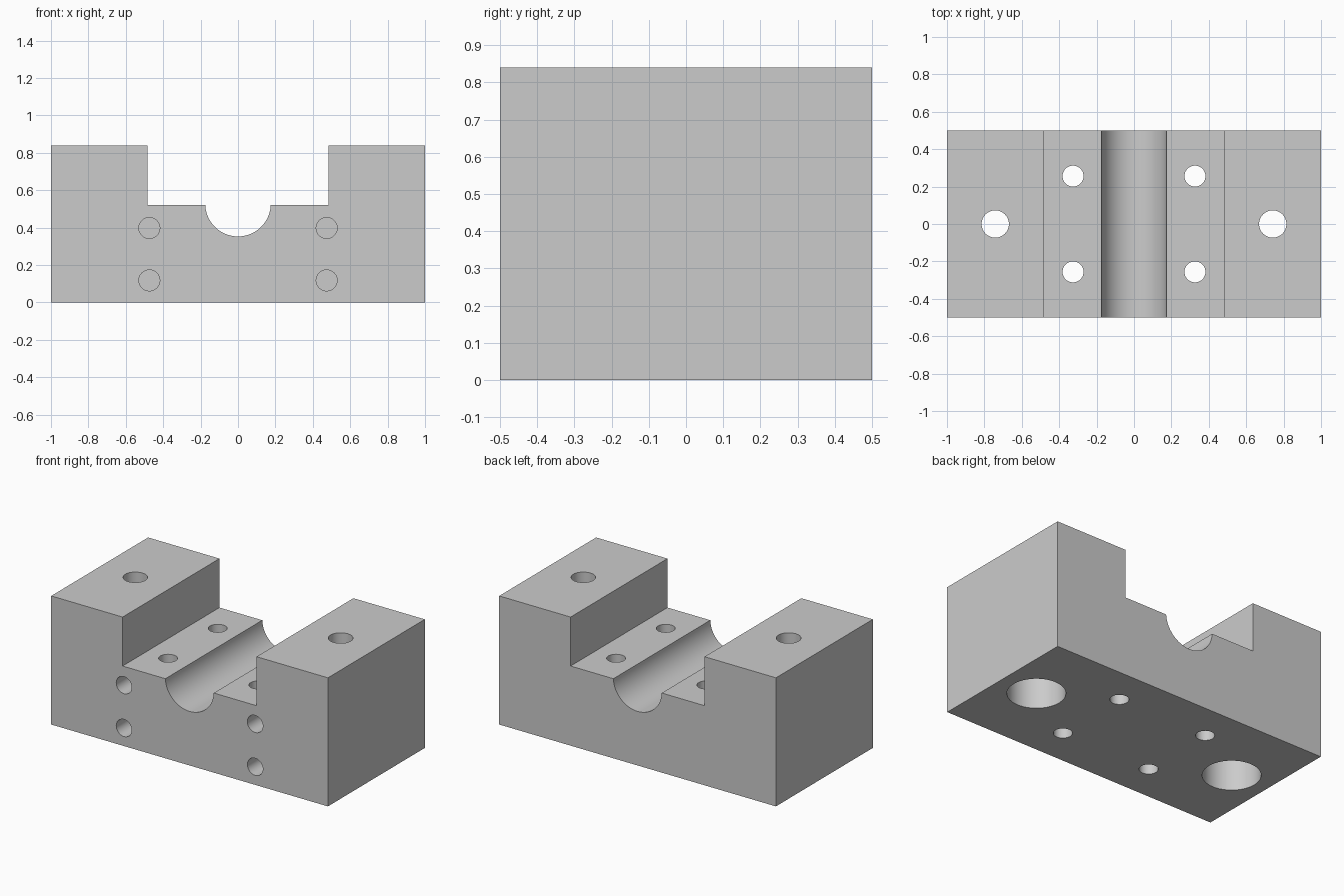
import bpy
import bmesh
from math import cos, sin, asin, pi, radians

cube = bpy.data.objects.get("Cube")
if cube:
    bpy.data.objects.remove(cube, do_unlink=True)

HEIGHT, LEDGE, STEP_X = 0.84, 0.52, 0.484
GROOVE_R, GROOVE_Z = 0.175, 0.528
HALF_DEPTH = 0.5

grey = bpy.data.materials.new("light grey metal")
grey.use_nodes = True
colour = (0.6, 0.6, 0.6, 1)
grey.diffuse_color = colour
grey.node_tree.nodes["Principled BSDF"].inputs["Base Color"].default_value = colour

# Stepped block with a round channel, extruded along y
start = asin((GROOVE_Z - LEDGE) / GROOVE_R)
arc = [pi + start + (pi - 2 * start) * i / 48 for i in range(49)]
profile = [(-1, 0), (-1, HEIGHT), (-STEP_X, HEIGHT), (-STEP_X, LEDGE)]
profile += [(GROOVE_R * cos(a), GROOVE_Z + GROOVE_R * sin(a)) for a in arc]
profile += [(STEP_X, LEDGE), (STEP_X, HEIGHT), (1, HEIGHT), (1, 0)]

bm = bmesh.new()
face = bm.faces.new([bm.verts.new((x, -HALF_DEPTH, z)) for x, z in profile])
new = bmesh.ops.extrude_face_region(bm, geom=[face])["geom"]
bmesh.ops.translate(bm, vec=(0, 2 * HALF_DEPTH, 0),
                    verts=[v for v in new if isinstance(v, bmesh.types.BMVert)])
bmesh.ops.recalc_face_normals(bm, faces=bm.faces)
mesh = bpy.data.meshes.new("clamp_block")
bm.to_mesh(mesh)
bm.free()
block = bpy.data.objects.new("clamp_block", mesh)
bpy.context.collection.objects.link(block)
mesh.materials.append(grey)
bpy.context.view_layer.objects.active = block


def drill(radius, depth, location, along_y=False):
    """Cut a round hole centred on location, then discard the cutter."""
    bpy.ops.mesh.primitive_cylinder_add(
        vertices=48, radius=radius, depth=depth, location=location,
        rotation=(pi / 2 if along_y else 0, 0, 0))
    cutter = bpy.context.object
    cutter.name = "hole_cutter"
    cutter.hide_render = True
    cutter.data.materials.append(grey)
    bpy.context.view_layer.objects.active = block
    cut = block.modifiers.new("hole", 'BOOLEAN')
    cut.operation, cut.solver, cut.object = 'DIFFERENCE', 'EXACT', cutter
    bpy.ops.object.modifier_apply(modifier=cut.name)
    bpy.data.objects.remove(cutter, do_unlink=True)


for side in (-1, 1):
    # Mounting holes, counterbored from below
    drill(0.073, 2, (side * 0.742, 0, 0.5))
    drill(0.172, 0.9, (side * 0.742, 0, 0))
    # Through holes in the ledges
    for y in (-0.256, 0.256):
        drill(0.056, 2, (side * 0.326, y, 0.5))
    # Blind holes in the front face
    for z in (0.118, 0.398):
        drill(0.056, 0.6, (side * 0.474, -HALF_DEPTH, z), along_y=True)

bpy.ops.object.select_all(action='DESELECT')
block.select_set(True)
bpy.context.view_layer.objects.active = block
bpy.ops.object.shade_smooth_by_angle(angle=radians(30))
